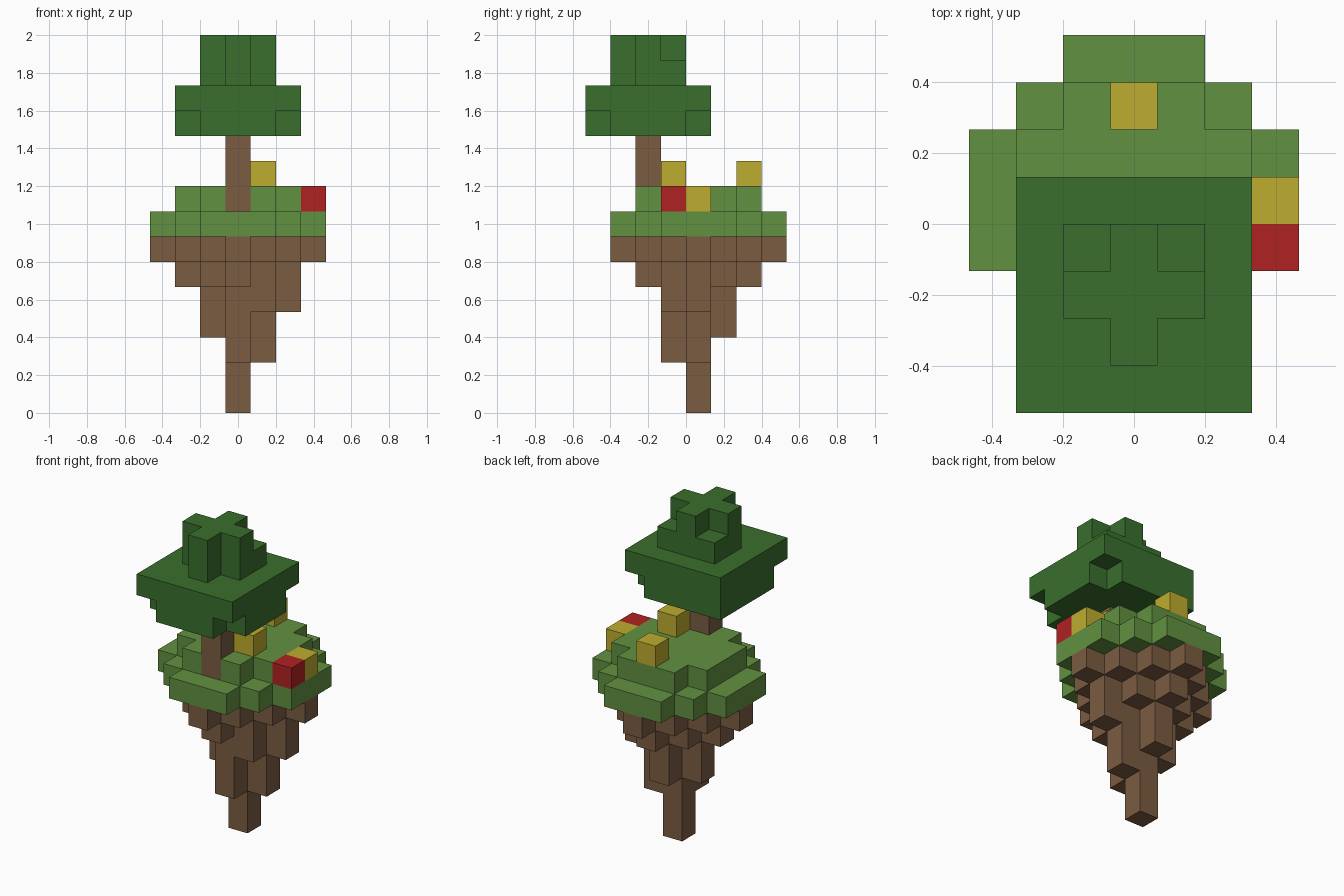
import bpy, bmesh
from mathutils import Vector

U = 2 / 15  # edge of one block

if "Cube" in bpy.data.objects:
    bpy.data.objects.remove(bpy.data.objects["Cube"], do_unlink=True)


def material(name, rgb):
    """Flat colour given as sRGB bytes."""
    lin = [((c / 255 + 0.055) / 1.055) ** 2.4 for c in rgb]
    m = bpy.data.materials.new(name)
    m.use_nodes = True
    m.diffuse_color = (*lin, 1)
    bsdf = m.node_tree.nodes["Principled BSDF"]
    bsdf.inputs["Base Color"].default_value = (*lin, 1)
    bsdf.inputs["Roughness"].default_value = 0.9
    return m


def diamond(radius, cap=9, centre=(0, 0)):
    """Cells within a stepped distance, clipped to a square."""
    span = range(-min(radius, cap), min(radius, cap) + 1)
    return {(centre[0] + i, centre[1] + j) for i in span for j in span
            if abs(i) + abs(j) <= radius}


def blocks(name, mat, layers):
    """Closed shell around stacked block layers {level: cells}."""
    cells = {(i, j, k) for k, layer in layers.items() for i, j in layer}
    bm = bmesh.new()
    verts = {}

    def vert(p):
        key = tuple(round(2 * c) for c in p)
        if key not in verts:
            verts[key] = bm.verts.new(Vector(p) * U)
        return verts[key]

    for cell in sorted(cells):
        mid = Vector(cell) + Vector((0, 0.5, 0.5))
        for axis in range(3):
            for sign in (-1, 1):
                near = list(cell)
                near[axis] += sign
                if tuple(near) in cells:
                    continue
                n, s = Vector((0, 0, 0)), Vector((0, 0, 0))
                n[axis] = sign / 2
                s[(axis + 1) % 3] = 0.5
                t = n.cross(s) * 2
                bm.faces.new([vert(mid + n + a * s + b * t)
                              for a, b in ((-1, -1), (1, -1), (1, 1), (-1, 1))])
    mesh = bpy.data.meshes.new(name)
    bm.to_mesh(mesh)
    bm.free()
    mesh.materials.append(mat)
    bpy.context.collection.objects.link(bpy.data.objects.new(name, mesh))


earth = material("earth brown", (123, 92, 66))
grass = material("grass green", (98, 145, 65))
leaf = material("leaf green", (58, 111, 45))
yellow = material("flower yellow", (190, 172, 47))
red = material("flower red", (176, 34, 34))

# Hanging rock, tapering down to a single column
tip = {(0, 0)}
blocks("floating_rock", earth, {
    0: tip,
    1: tip,
    2: tip | {(0, -1), (1, 0)},
    3: diamond(1),
    4: diamond(1) | {(1, -1), (2, 0)},
    5: diamond(2),
    6: diamond(3),
})

# Two grass terraces, with a gap for the trunk
trunk = (0, -2)
blocks("grass_terraces", grass, {7: diamond(4, 3), 8: diamond(3, 2) - {trunk}})

# Tree
blocks("tree_trunk", earth, {k: {trunk} for k in range(8, 11)})
square = diamond(4, 2, trunk)
crown = diamond(1, 1, trunk)
blocks("tree_canopy", leaf, {
    11: diamond(3, 2, trunk) | {(-2, 0)},
    12: square,
    13: crown | {(-1, -1), (1, -1)},
    14: crown,
})

# Flowers
for name, mat, cell, level in (
        ("yellow_flower_front", yellow, (1, -1), 9),
        ("yellow_flower_back", yellow, (0, 2), 9),
        ("yellow_flower_side", yellow, (3, 0), 8),
        ("red_flower_side", red, (3, -1), 8)):
    blocks(name, mat, {level: {cell}})
